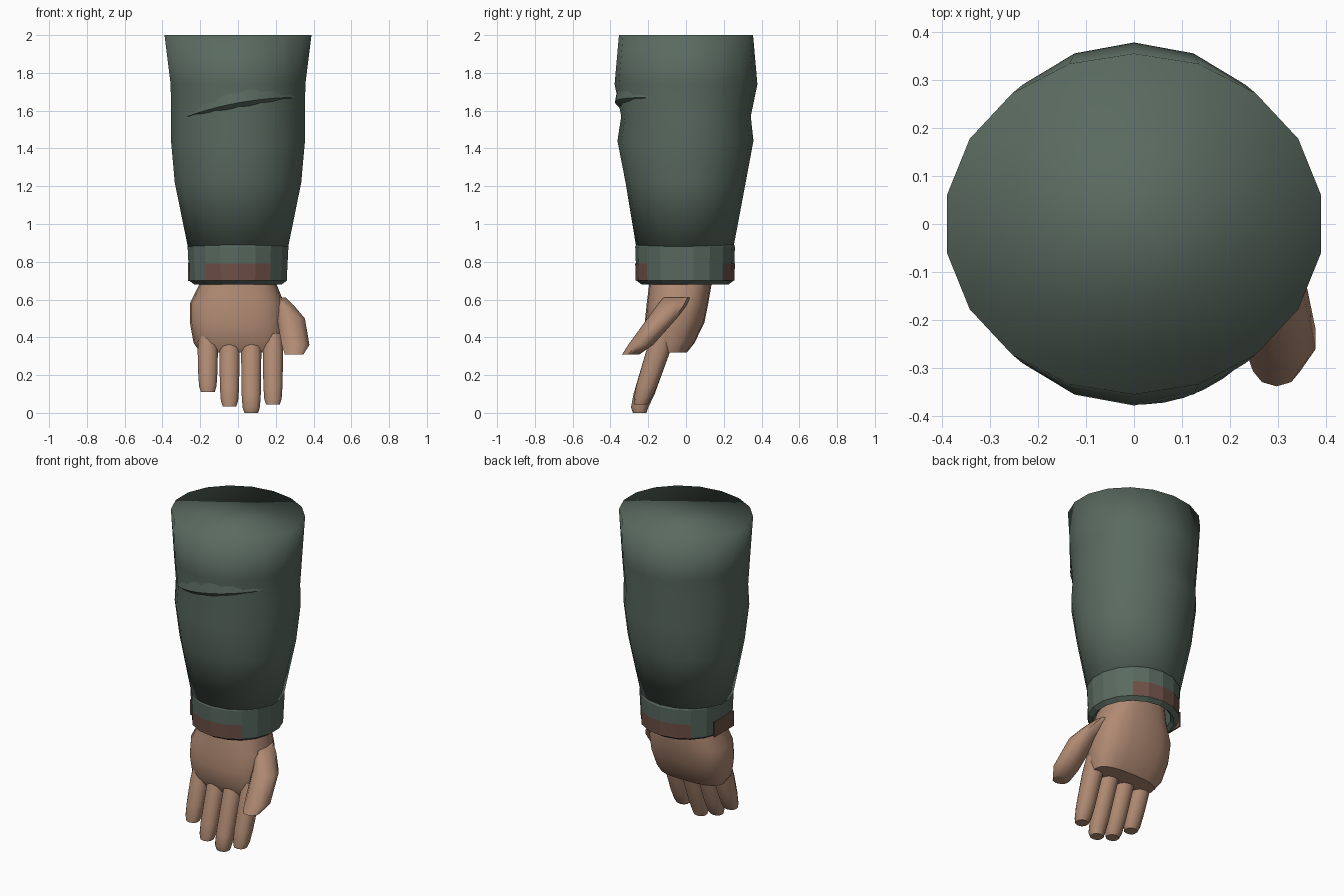
import bpy, bmesh, math

cube = bpy.data.objects.get("Cube")
if cube:
    bpy.data.objects.remove(cube)


def material(name, color):
    m = bpy.data.materials.new(name)
    m.use_nodes = True
    m.diffuse_color = (*color, 1)
    bsdf = next(n for n in m.node_tree.nodes if n.type == 'BSDF_PRINCIPLED')
    bsdf.inputs["Base Color"].default_value = (*color, 1)
    return m


GREEN = material("sleeve_green", (0.102, 0.144, 0.117))
SKIN = material("skin", (0.434, 0.254, 0.171))
BROWN = material("band_brown", (0.156, 0.08, 0.061))


def finish(name, bm, mat, smooth=None):
    bmesh.ops.recalc_face_normals(bm, faces=bm.faces)
    me = bpy.data.meshes.new(name)
    bm.to_mesh(me)
    bm.free()
    me.materials.append(mat)
    ob = bpy.data.objects.new(name, me)
    bpy.context.collection.objects.link(ob)
    if smooth:
        bpy.ops.object.select_all(action='DESELECT')
        ob.select_set(True)
        bpy.context.view_layer.objects.active = ob
        bpy.ops.object.shade_smooth_by_angle(angle=math.radians(smooth))
    return ob


def power(v, p):
    return math.copysign(abs(v) ** p, v)


def loft(rings, n, p=1.0, caps=True):
    """Skin horizontal rings given as (z, cx, cy, rx, ry)."""
    bm = bmesh.new()
    loops = []
    for z, cx, cy, rx, ry in rings:
        angles = [math.pi / 2 + math.tau * i / n for i in range(n)]
        loops.append([bm.verts.new((cx + rx * power(math.cos(a), p),
                                    cy + ry * power(math.sin(a), p), z)) for a in angles])
    for a, b in zip(loops, loops[1:]):
        for i in range(n):
            j = (i + 1) % n
            bm.faces.new((a[i], a[j], b[j], b[i]))
    if caps:
        bm.faces.new(loops[0])
        bm.faces.new(loops[-1])
    return bm


# Sleeve, closed at the top and softly shaded over the rim
sleeve = finish("sleeve", loft([
    (2.0, 0, 0, 0.395, 0.355), (1.74, 0, 0, 0.362, 0.378), (1.57, 0, 0, 0.36, 0.343),
    (1.44, 0, -0.003, 0.36, 0.36), (1.22, 0, -0.002, 0.34, 0.318),
    (0.88, 0, -0.006, 0.27, 0.258)], 18), GREEN)
sleeve.data.shade_smooth()

# Faceted cuff with a turned-in lip and a hollow inside
finish("cuff", loft([
    (0.9, 0, -0.005, 0.262, 0.255), (0.88, 0, -0.005, 0.271, 0.264),
    (0.7, 0, -0.005, 0.262, 0.257), (0.68, 0, -0.005, 0.235, 0.23),
    (0.7, 0, -0.005, 0.215, 0.21), (0.82, 0, -0.005, 0.205, 0.2)], 18), GREEN)

# Brown band, showing on the front and back facets only
band = loft([(0.79, 0, -0.005, 0.27, 0.264), (0.7, 0, -0.005, 0.266, 0.261)], 18, caps=False)
hidden = [f for f in band.faces if abs(f.calc_center_median().x) > 0.16]
bmesh.ops.delete(band, geom=hidden, context='FACES')
finish("wrist_band", band, BROWN)

# Flat plate of the band on the outer side of the wrist
bm = bmesh.new()
bmesh.ops.create_cube(bm, size=1)
for v in bm.verts:
    v.co = (-0.262 + v.co.x * 0.008, v.co.y * 0.19, 0.745 + v.co.z * 0.095)
finish("band_plate", bm, BROWN)

# Overhanging cloth fold across the front
bm = bmesh.new()
rows = []
STEPS = 14
for i in range(STEPS + 1):
    t = i / STEPS
    x = -0.27 + 0.58 * t
    z = 1.57 + 0.1 * (1 - (1 - t) ** 2)
    swell = math.sin(math.pi * t)

    def skin_y(h):
        return -(0.343 + 0.035 * (h - 1.57) / 0.17) * math.sqrt(1 - (x / 0.36) ** 2)

    top, low = z + 0.06 * swell + 0.004, z - 0.028 * swell - 0.002
    rows.append([bm.verts.new(co) for co in (
        (x, skin_y(top) + 0.006, top), (x, skin_y(z) - 0.018 * swell, z),
        (x, skin_y(low) + 0.008, low))])
for a, b in zip(rows, rows[1:]):
    for k in range(2):
        bm.faces.new((a[k], a[k + 1], b[k + 1], b[k]))
finish("sleeve_fold", bm, GREEN, 40)

# Palm and wrist
finish("palm", loft([
    (0.82, 0, -0.02, 0.18, 0.15), (0.68, 0, -0.03, 0.205, 0.165),
    (0.58, -0.005, -0.045, 0.25, 0.163), (0.48, -0.005, -0.06, 0.25, 0.158),
    (0.37, 0.0, -0.08, 0.235, 0.125), (0.32, 0.01, -0.085, 0.21, 0.09)],
    20, p=0.75), SKIN, 50)

# Four fingers leaning forward
fingers = {"little": (-0.16, 0.11), "ring": (-0.045, 0.035),
           "middle": (0.07, 0.0), "index": (0.185, 0.045)}
for label, (x, tip) in fingers.items():
    def lean(z):
        return -0.245 + 0.33 * max(z - 0.03, 0)
    finish(label + "_finger", loft([
        (0.42, x, lean(0.4), 0.05, 0.055), (0.33, x, lean(0.33), 0.056, 0.064),
        (tip + 0.1, x, lean(tip + 0.1), 0.053, 0.056),
        (tip + 0.03, x, lean(tip + 0.03), 0.048, 0.046),
        (tip, x, lean(tip), 0.038, 0.036)], 10, p=0.85), SKIN, 50)

# Thumb swinging forward from the side of the palm
finish("thumb", loft([
    (0.61, 0.225, -0.05, 0.03, 0.07), (0.57, 0.245, -0.075, 0.052, 0.078),
    (0.5, 0.28, -0.127, 0.078, 0.078), (0.36, 0.305, -0.24, 0.077, 0.066),
    (0.31, 0.297, -0.292, 0.052, 0.046)], 10), SKIN, 45)
